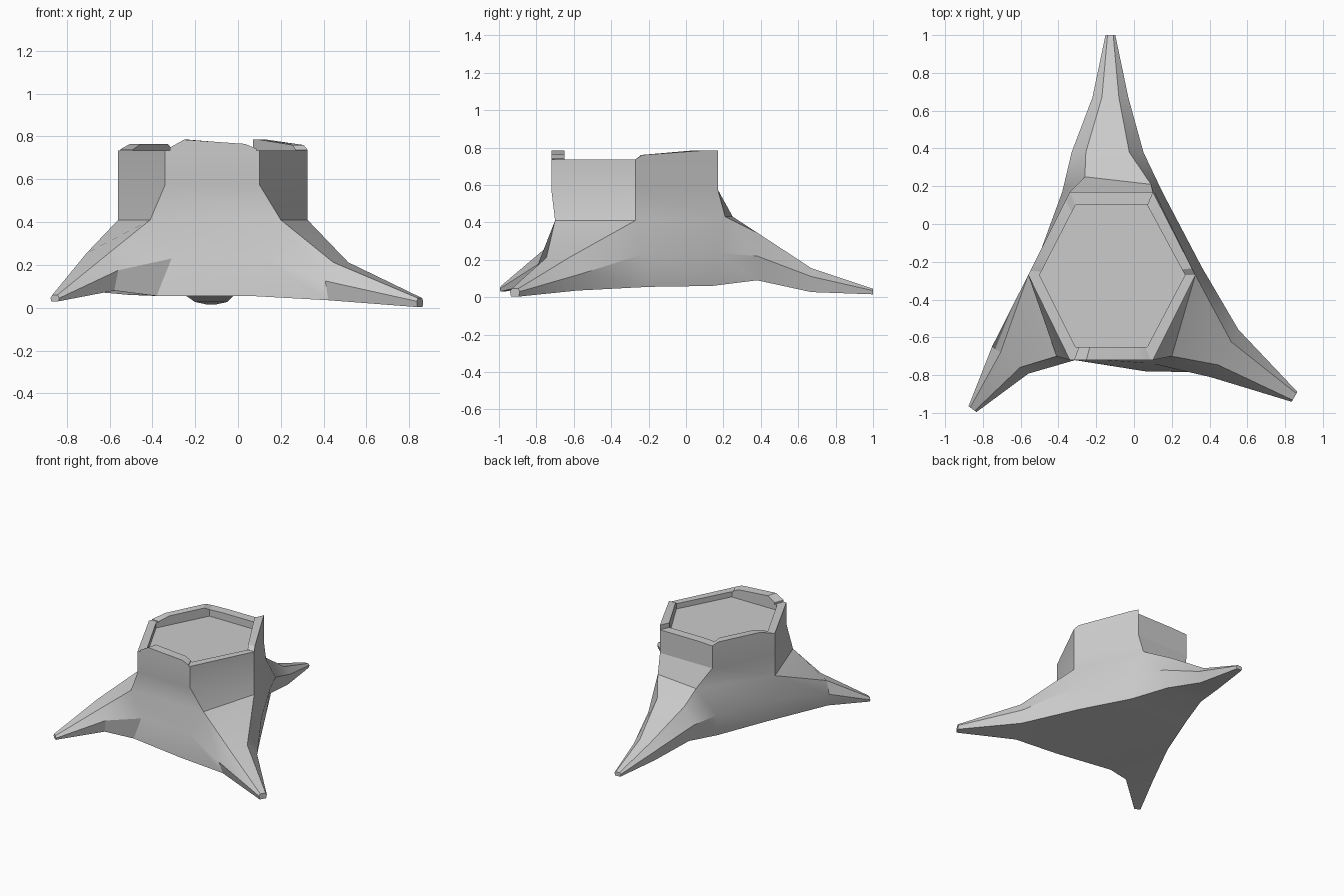
import bpy, bmesh
from mathutils import Vector

if "Cube" in bpy.data.objects:
    bpy.data.objects.remove(bpy.data.objects["Cube"])


def finish(bm, name):
    bmesh.ops.recalc_face_normals(bm, faces=bm.faces)
    me = bpy.data.meshes.new(name)
    bm.to_mesh(me)
    bm.free()
    ob = bpy.data.objects.new(name, me)
    bpy.context.collection.objects.link(ob)
    bpy.context.view_layer.objects.active = ob
    ob.select_set(True)
    bpy.ops.object.shade_smooth_by_angle(angle=0.4)
    ob.select_set(False)
    return ob


def ring(bm, pts, z=None):
    return [bm.verts.new((p[0], p[1], p[2] if z is None else z)) for p in pts]


# Hexagonal outlines, counter-clockwise from the back left corner
OUTER = [(-.34, .17), (-.56, -.27), (-.34, -.72), (.10, -.72), (.325, -.27), (.10, .17)]
INNER = [(-.31, .10), (-.50, -.27), (-.31, -.65), (.07, -.65), (.27, -.27), (.07, .10)]
FLARE = [(-.26, .25, .43), (-.56, -.27, .41), (-.41, -.70, .41),
         (.20, -.70, .41), (.325, -.27, .41), (.09, .21, .43)]
MID = [(-.38, .17, .23), (-.53, -.24, .22), (-.31, -.72, .23),
       (.10, -.74, .235), (.36, -.23, .23), (.15, .17, .235)]
BASE = [(-.36, .14, .06), (-.51, -.24, .06), (-.38, -.71, .055),
        (.06, -.78, .055), (.33, -.20, .055), (.14, .14, .06)]

# Trunk: bark wall, rim and sunken cut face
bm = bmesh.new()
floor = ring(bm, INNER, .695)
lip = ring(bm, INNER, .735)
rim = ring(bm, OUTER, .735)
waist = ring(bm, OUTER, .575)
flare, mid, base = ring(bm, FLARE), ring(bm, MID), ring(bm, BASE)
bm.faces.new(floor)
for a, b in ((floor, lip), (lip, rim), (rim, waist), (waist, flare)):
    for i in range(6):
        j = (i + 1) % 6
        bm.faces.new((a[i], b[i], b[j], a[j]))
for a, b in ((flare, mid), (mid, base)):
    for i in (0, 2, 4):
        bm.faces.new((a[i], b[i], b[i + 1], a[i + 1]))
bm.faces.new(base)

# Roots: (first corner, second corner, outward direction, stations)
# station = centre x, centre y, half width top, half width low, z top, z mid, z low
ROOTS = [
    (5, 0, (0, 1), [(-.14, .38, .115, .19, .345, .22, .09),
                    (-.125, .67, .045, .095, .155, .11, .027),
                    (-.125, 1.0, .015, .026, .045, .035, .015)]),
    (1, 2, (-.6, -.8), [(-.655, -.72, .065, .12, .255, .175, .08),
                        (-.855, -.98, .015, .026, .06, .045, .03)]),
    (3, 4, (.87, -.5), [(.48, -.685, .07, .145, .212, .125, .035),
                        (.85, -.915, .02, .03, .045, .03, .003)]),
]
for i, j, u, stations in ROOTS:
    side = Vector((-u[1], u[0], 0))
    prev = [flare[i], mid[i], base[i], base[j], mid[j], flare[j]]
    for x, y, wt, wl, zt, zm, zb in stations:
        prof = ((-wt, zt), (-wl, zm), (-wl * .8, zb), (wl * .8, zb), (wl, zm), (wt, zt))
        cur = [bm.verts.new(Vector((x, y, z)) + side * w) for w, z in prof]
        for k in range(6):
            m = (k + 1) % 6
            bm.faces.new((prev[k], cur[k], cur[m], prev[m]))
        prev = cur
    bm.faces.new(prev)
finish(bm, "stump")

# Uneven raised bark along the rim: (edge start, edge end, [(position, height)])
RAISED = [
    ("front_bark", 2, 3, [(.05, .748), (.2, .785), (.85, .765), (.97, .742)]),
    ("right_bark", 4, 5, [(0, .737), (.08, .76), (.85, .785), (1, .785)]),
    ("left_bark", 1, 0, [(.05, .74), (.25, .765), (.9, .765), (1, .745)]),
    ("back_bark", 0, 5, [(0, .745), (.3, .75), (1, .75)]),
]
for name, i, j, steps in RAISED:
    bm = bmesh.new()
    prev = None
    for t, z in steps:
        o = Vector(OUTER[i]).lerp(Vector(OUTER[j]), t)
        n = Vector(INNER[i]).lerp(Vector(INNER[j]), t)
        cur = [bm.verts.new((p.x, p.y, h)) for p, h in ((o, .73), (o, z), (n, z), (n, .73))]
        if prev:
            for k in range(4):
                m = (k + 1) % 4
                bm.faces.new((prev[k], cur[k], cur[m], prev[m]))
        else:
            bm.faces.new(cur)
        prev = cur
    bm.faces.new(prev)
    finish(bm, name)
